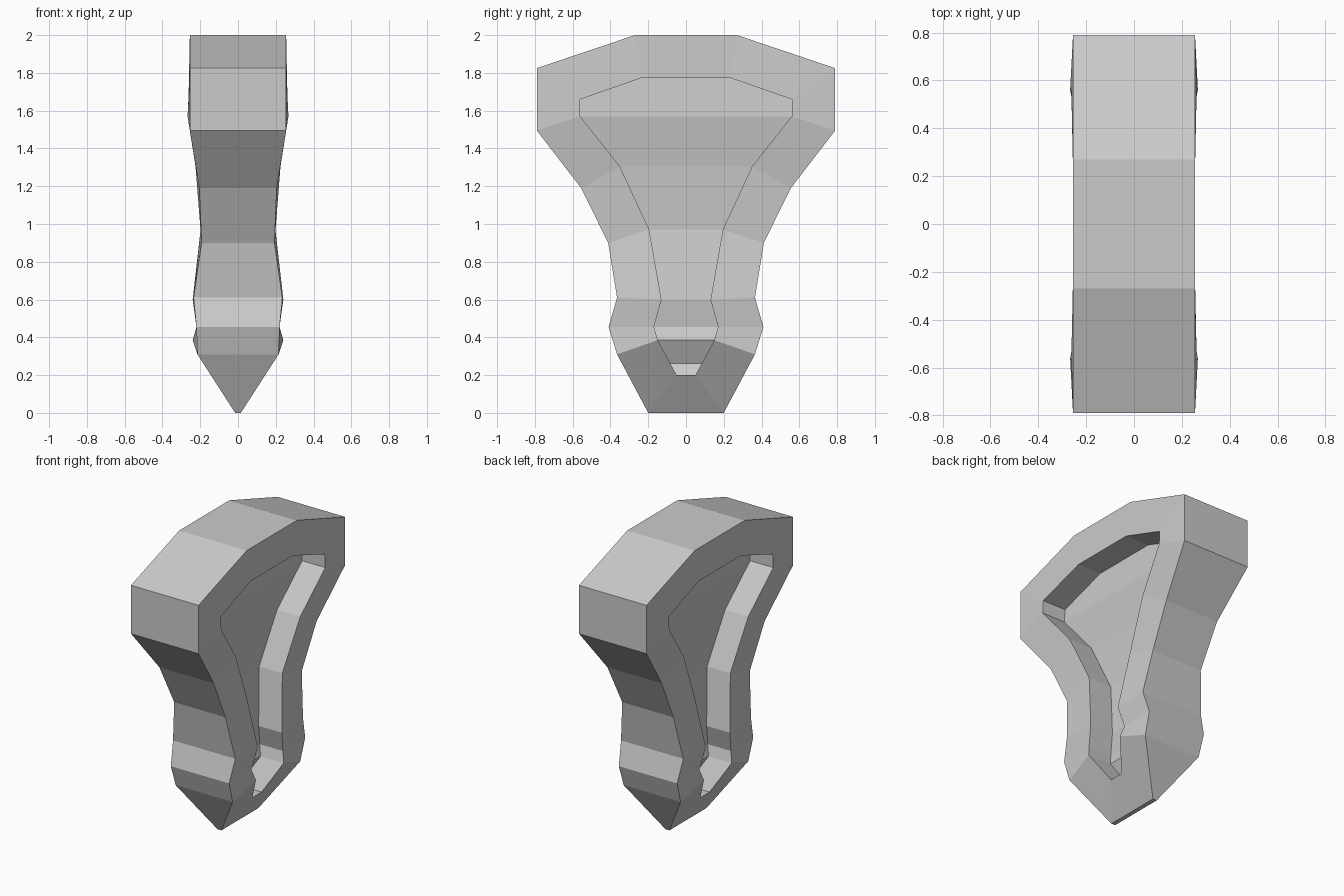
import bpy, bmesh

if "Cube" in bpy.data.objects:
    bpy.data.objects.remove(bpy.data.objects["Cube"])

# Each row: outer (y, z, half thickness), pocket rim (y, z, half thickness)
ROWS = [
    ((0.27, 2.00, 0.255), (0.23, 1.775, 0.255)),
    ((0.79, 1.825, 0.255), (0.56, 1.66, 0.262)),
    ((0.79, 1.495, 0.255), (0.56, 1.57, 0.267)),
    ((0.555, 1.19, 0.205), (0.35, 1.305, 0.225)),
    ((0.412, 0.90, 0.193), (0.195, 0.97, 0.198)),
    ((0.365, 0.61, 0.235), (0.13, 0.60, 0.24)),
    ((0.41, 0.455, 0.22), (0.17, 0.455, 0.22)),
    ((0.365, 0.31, 0.215), (0.15, 0.385, 0.24)),
    ((0.20, 0.00, 0.015), (0.05, 0.20, 0.143)),
]
DEPTH = 0.175
N = len(ROWS)

bm = bmesh.new()


def loop(points, side, inset=0.0):
    """Closed outline: down the +y side, back up the -y side."""
    right = [bm.verts.new((side * (x - inset), y, z)) for y, z, x in points]
    left = [bm.verts.new((side * (x - inset), -y, z)) for y, z, x in points]
    return right + left[::-1]


def bridge(a, b, flip=False):
    for i in range(len(a)):
        j = (i + 1) % len(a)
        f = (a[i], a[j], b[j], b[i])
        bm.faces.new(f[::-1] if flip else f)


outer_pts = [r[0] for r in ROWS]
inner_pts = [r[1] for r in ROWS]
outers = {}
for side in (1, -1):
    flip = side > 0
    outer = loop(outer_pts, side)
    rim = loop(inner_pts, side)
    floor = loop(inner_pts, side, DEPTH)
    outers[side] = outer
    # raised frame and pocket wall
    bridge(outer, rim, flip)
    bridge(rim, floor, flip)
    # pocket floor in horizontal bands
    for i in range(N - 1):
        f = (floor[i], floor[i + 1], floor[2 * N - 2 - i], floor[2 * N - 1 - i])
        bm.faces.new(f[::-1] if flip else f)

# outer edge band joining both sides
bridge(outers[1], outers[-1])

mesh = bpy.data.meshes.new("recessed_pillar")
bm.to_mesh(mesh)
bm.free()
pillar = bpy.data.objects.new("recessed_pillar", mesh)
bpy.context.collection.objects.link(pillar)
